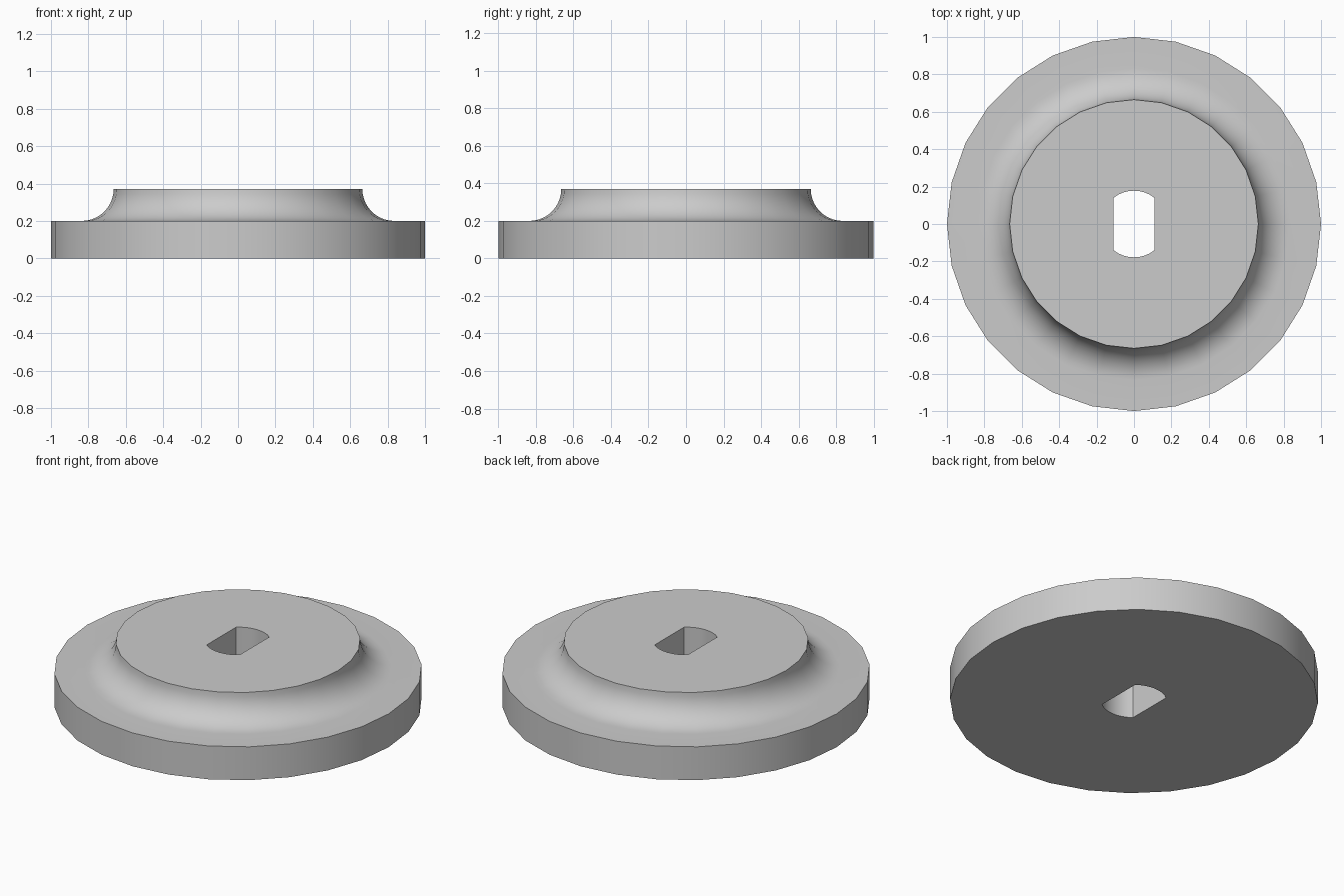
import bpy
import bmesh
from math import cos, sin, pi, radians, asin

cube = bpy.data.objects.get("Cube")
if cube:
    bpy.data.objects.remove(cube, do_unlink=True)

SIDES = 28
FLANGE_TOP, HUB_TOP = 0.2, 0.37
HUB_R, FILLET = 0.665, 0.17
BORE_R, BORE_HALF = 0.178, 0.11

grey = bpy.data.materials.new("plain_grey")
grey.use_nodes = True
colour = (0.6, 0.6, 0.6, 1)
grey.diffuse_color = colour
grey.node_tree.nodes["Principled BSDF"].inputs["Base Color"].default_value = colour


def ring(radius, z):
    return [(radius * cos(2 * pi * i / SIDES), radius * sin(2 * pi * i / SIDES), z)
            for i in range(SIDES)]


def loft(name, rings):
    """Bridge stacked rings of points and cap both ends."""
    bm = bmesh.new()
    loops = [[bm.verts.new(p) for p in r] for r in rings]
    n = len(loops[0])
    for a, b in zip(loops, loops[1:]):
        for i in range(n):
            j = (i + 1) % n
            bm.faces.new((a[i], a[j], b[j], b[i]))
    bm.faces.new(loops[0][::-1])
    bm.faces.new(loops[-1])
    bmesh.ops.recalc_face_normals(bm, faces=bm.faces[:])
    mesh = bpy.data.meshes.new(name)
    bm.to_mesh(mesh)
    bm.free()
    mesh.materials.append(grey)
    obj = bpy.data.objects.new(name, mesh)
    bpy.context.collection.objects.link(obj)
    return obj


# Flange, concave fillet and raised hub turned as one solid
profile = [(1, 0), (1, FLANGE_TOP)]
steps = 10
for k in range(steps + 1):
    a = radians(90) * k / steps
    profile.append((HUB_R + FILLET * (1 - sin(a)), HUB_TOP - FILLET * cos(a)))
disc = loft("flanged_disc", [ring(r, z) for r, z in profile])

# Slot with two flat sides and rounded ends
half = asin(BORE_HALF / BORE_R)
arc = [half * (1 - 2 * k / 8) for k in range(9)]
slot = [(BORE_R * sin(a), BORE_R * cos(a)) for a in arc]
slot += [(-x, -y) for x, y in slot]
cutter = loft("slot_cutter", [[(x, y, z) for x, y in slot] for z in (-0.1, 0.5)])
cutter.hide_render = True

cut = disc.modifiers.new("slot", "BOOLEAN")
cut.operation = "DIFFERENCE"
cut.solver = "EXACT"
cut.object = cutter

# Bake the cut, drop the cutter and smooth the curved walls
bpy.ops.object.select_all(action="DESELECT")
disc.select_set(True)
bpy.context.view_layer.objects.active = disc
bpy.ops.object.modifier_apply(modifier=cut.name)
bpy.data.objects.remove(cutter, do_unlink=True)
bpy.ops.object.shade_smooth_by_angle(angle=radians(30))
